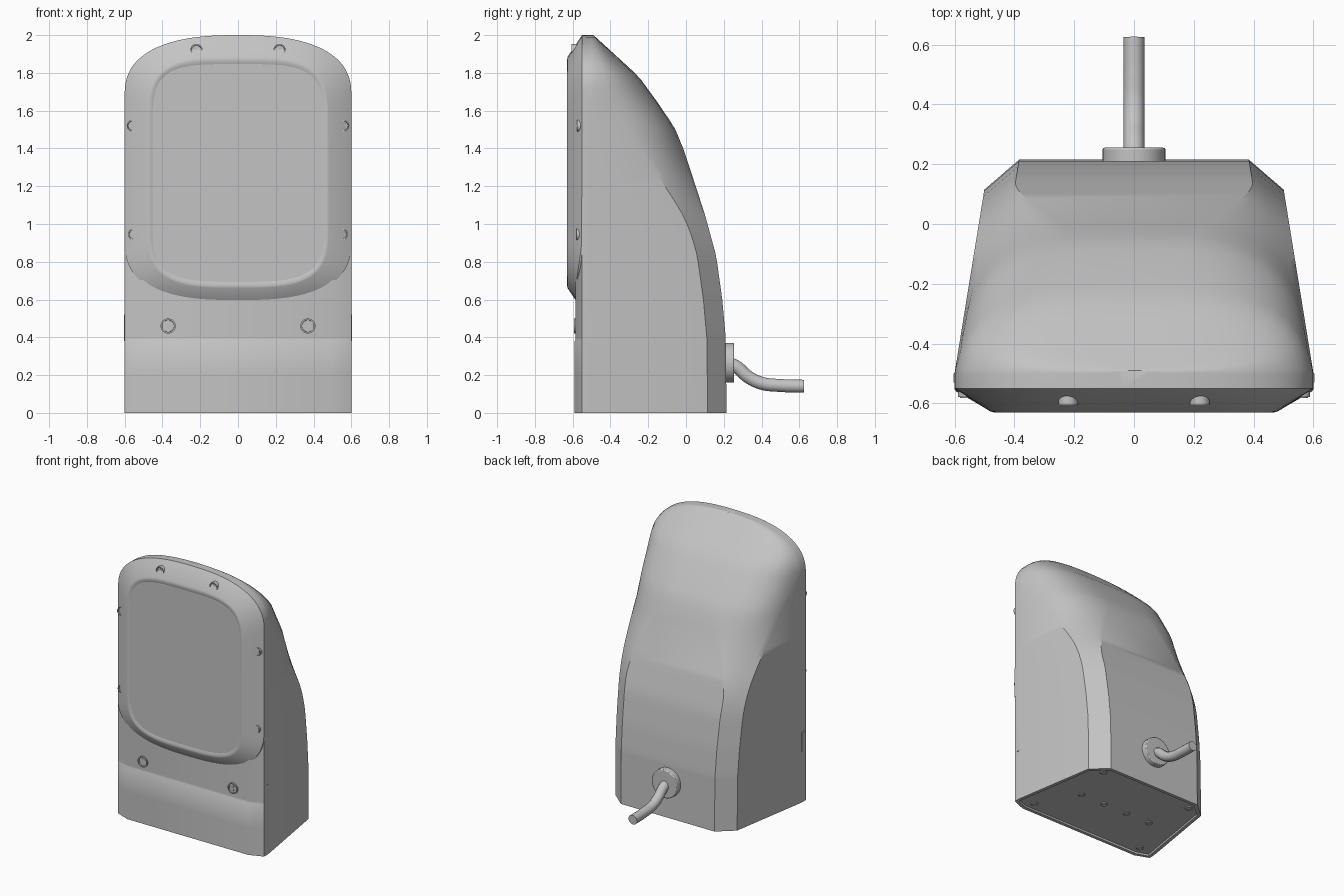
import bpy, bmesh, math
from mathutils import Matrix, Vector

if "Cube" in bpy.data.objects:
    bpy.data.objects.remove(bpy.data.objects["Cube"], do_unlink=True)

grey = bpy.data.materials.new("light_grey_plastic")
grey.use_nodes = True
grey.diffuse_color = (0.55, 0.55, 0.55, 1)
grey.node_tree.nodes["Principled BSDF"].inputs["Base Color"].default_value = grey.diffuse_color


def finish(bm, name, angle=30):
    bmesh.ops.recalc_face_normals(bm, faces=bm.faces)
    mesh = bpy.data.meshes.new(name)
    bm.to_mesh(mesh)
    bm.free()
    obj = bpy.data.objects.new(name, mesh)
    bpy.context.collection.objects.link(obj)
    mesh.materials.append(grey)
    bpy.ops.object.select_all(action='DESELECT')
    obj.select_set(True)
    bpy.context.view_layer.objects.active = obj
    bpy.ops.object.shade_smooth_by_angle(angle=math.radians(angle))
    return obj


def loft(bm, rings):
    """Bridge closed rings of equal length and return the vertex rings."""
    rows = [[bm.verts.new(p) for p in ring] for ring in rings]
    for a, b in zip(rows, rows[1:]):
        for i in range(len(a)):
            j = (i + 1) % len(a)
            bm.faces.new((a[i], a[j], b[j], b[i]))
    return rows


def smooth(t):
    t = min(max(t, 0), 1)
    return t * t * (3 - 2 * t)


def interpolate(pairs, z):
    for (z0, y0), (z1, y1) in zip(pairs, pairs[1:]):
        if z <= z1:
            return y0 + (y1 - y0) * (z - z0) / (z1 - z0)
    return pairs[-1][1]


# Housing: horizontal sections, curved back, chamfers that melt into round shoulders
BACK = [(0, .215), (.4, .21), (.6, .192), (.83, .16), (1.05, .1), (1.25, .035),
        (1.4, -.015), (1.51, -.06), (1.65, -.155), (1.78, -.25), (1.9, -.38), (2, -.49)]
FRONT = [(0, -.59), (.38, -.59), (.385, -.585), (.95, -.585), (1.05, -.55), (2, -.55)]


def section(z):
    rise = max(0, (z - 1.68) / .32)
    w = .6 * max(1 - rise ** 2.5, .002) ** .4
    back, front = interpolate(BACK, z), interpolate(FRONT, z)
    t = smooth((z - .9) / .8)
    cy = min(.1 + .2 * t, (back + .5) * .95)
    side = lambda y: w * (1 - .27 * (y + .5))
    start = Vector((side(back - cy), back - cy))
    corner = Vector((side(back), back))
    end = Vector((max(corner.x - .1 - .3 * t, w * .2), back))
    ctrl = (start + end) / 2 * (1 - t) + corner * t
    half = [Vector((w * .83, front)), Vector((w, -.55)), Vector((w, -.5))]
    for i in range(9):
        s = i / 8
        half.append(start * (1 - s) ** 2 + ctrl * 2 * s * (1 - s) + end * s * s)
    pts = [(p.x, p.y, z) for p in half]
    return pts + [(-x, y, z) for x, y, z in reversed(pts)]


levels = [0, .2, .38, .385] + [.4 + .05 * i for i in range(26)]
levels += [1.68 + .32 * math.sin(math.pi / 2 * i / 12) for i in range(1, 13)]
bm = bmesh.new()
rows = loft(bm, [section(z) for z in levels])
bm.faces.new(rows[-1])
bottom = bm.faces.new(rows[0])
bmesh.ops.recalc_face_normals(bm, faces=bm.faces)
bmesh.ops.inset_region(bm, faces=[bottom], thickness=.025, depth=0)
bmesh.ops.inset_region(bm, faces=[bottom], thickness=.004, depth=-.012)
finish(bm, "housing")


# Front bezel with a slightly sunken screen
def outline(w, zt, a, nt, zb, b, nb, y):
    pts = []
    for i in range(96):
        ang = 2 * math.pi * (i + .5) / 96
        c, s = math.cos(ang), math.sin(ang)
        n, z, h = (nt, zt, a) if s > 0 else (nb, zb, b)
        pts.append((w * math.copysign(abs(c) ** (2 / n), c), y,
                    z + h * math.copysign(abs(s) ** (2 / n), s)))
    return pts


def dipped(ring):
    return [(x, y - .03 * smooth((.95 - z) / .3), z) for x, y, z in ring]


outer = (.6, 1.68, .32, 2.5, .92, .33, 2.7)
bm = bmesh.new()
rows = loft(bm, [
    outline(*outer, -.53),
    dipped(outline(*outer, -.55)),
    outline(.48, 1.5, .385, 3.6, 1.0, .34, 3.4, -.627),
    outline(.468, 1.5, .365, 3.8, 1.0, .325, 3.5, -.63),
    outline(.452, 1.5, .345, 4, 1.0, .305, 3.6, -.623)])
finish(bm, "screen_bezel", 40)

bm = bmesh.new()
bm.faces.new([bm.verts.new(p) for p in outline(.455, 1.5, .348, 4, 1.0, .308, 3.6, -.6235)])
finish(bm, "screen")


def cylinder(name, centre, radius, depth, axis, sides=24, recess=0):
    """Cylinder whose outer face, sunk by recess, points along the axis."""
    bm = bmesh.new()
    bmesh.ops.create_cone(bm, cap_ends=True, segments=sides, radius1=radius,
                          radius2=radius, depth=depth)
    if recess:
        cap = [f for f in bm.faces if f.normal.z > .9]
        bmesh.ops.inset_region(bm, faces=cap, thickness=radius * .2, depth=0)
        bmesh.ops.inset_region(bm, faces=cap, thickness=.001, depth=-recess)
    turn = Vector(axis).to_track_quat('Z', 'Y').to_matrix().to_4x4()
    bmesh.ops.transform(bm, matrix=Matrix.Translation(centre) @ turn, verts=bm.verts)
    return finish(bm, name)


def box(name, centre, size):
    bm = bmesh.new()
    bmesh.ops.create_cube(bm, size=1)
    bmesh.ops.scale(bm, vec=size, verts=bm.verts)
    bmesh.ops.translate(bm, vec=centre, verts=bm.verts)
    return finish(bm, name)


# Screws with cross heads, and side slots
for side, label in ((1, "left"), (-1, "right")):
    for x, y, z, r in ((.22, -.6, 1.92, .033), (.557, -.573, 1.52, .032),
                       (.55, -.576, .945, .032), (.37, -.589, .46, .04)):
        cylinder(label + "_screw", (side * x, y + .02, z), r, .05, (0, -1, 0), 24, .012)
        for sx, sz in ((r, r * .25), (r * .25, r)):
            box(label + "_screw_cross", (side * x, y + .006, z), (sx, .006, sz))
    box(label + "_side_slot", (side * .597, -.515, .45), (.012, .03, .14))

# Underside holes and corner feet
for x in (-.3, -.1, .1, .3):
    cylinder("base_hole", (x, -.2, .01), .024, .01, (0, 0, -1), 20, .004)
for side in (1, -1):
    for x, y in ((.47, -.5), (.38, .13)):
        cylinder("base_screw", (side * x, y, .01), .025, .012, (0, 0, -1), 20, .004)

# Cable grommet and cable
grommet = cylinder("cable_grommet", (0, .22, .265), .105, .07, (0, 1, 0), 40)
bevel = grommet.modifiers.new("soft_edge", 'BEVEL')
bevel.width, bevel.segments, bevel.limit_method = .006, 2, 'ANGLE'

curve = bpy.data.curves.new("cable", 'CURVE')
curve.dimensions = '3D'
curve.bevel_depth = .035
curve.bevel_resolution = 5
curve.use_fill_caps = True
path = [(.2, .27), (.265, .245), (.33, .19), (.4, .157), (.5, .145), (.625, .141)]
spline = curve.splines.new('BEZIER')
spline.bezier_points.add(len(path) - 1)
for point, (y, z) in zip(spline.bezier_points, path):
    point.co = (0, y, z)
    point.handle_left_type = point.handle_right_type = 'AUTO'
curve.materials.append(grey)
bpy.context.collection.objects.link(bpy.data.objects.new("cable", curve))
